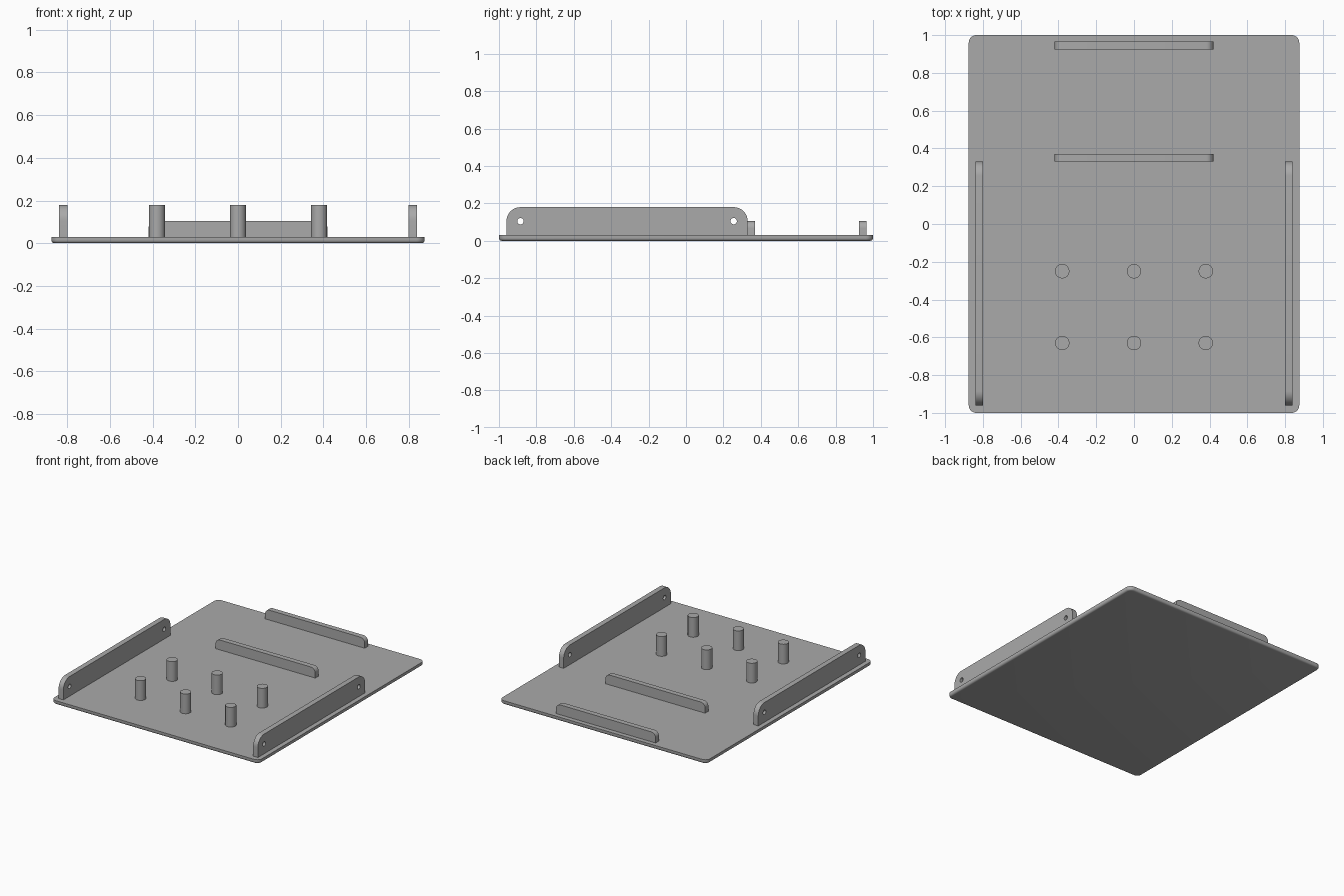
import bpy, bmesh, math
from mathutils import Matrix, Vector

cube = bpy.data.objects.get("Cube")
if cube:
    bpy.data.objects.remove(cube)

grey = bpy.data.materials.new("plain grey")
grey.use_nodes = True
colour = (0.4, 0.4, 0.4, 1)
grey.diffuse_color = colour
grey.node_tree.nodes["Principled BSDF"].inputs["Base Color"].default_value = colour

PLATE_TOP = 0.03
SINK = 0.02  # parts start inside the plate


def add_object(name, bm):
    bmesh.ops.recalc_face_normals(bm, faces=bm.faces)
    mesh = bpy.data.meshes.new(name)
    bm.to_mesh(mesh)
    bm.free()
    mesh.materials.append(grey)
    obj = bpy.data.objects.new(name, mesh)
    bpy.context.collection.objects.link(obj)
    return obj


def smooth(obj):
    bpy.ops.object.select_all(action="DESELECT")
    obj.select_set(True)
    bpy.context.view_layer.objects.active = obj
    bpy.ops.object.shade_smooth_by_angle(angle=math.radians(35))


def box(lo, hi):
    bm = bmesh.new()
    lo, hi = Vector(lo), Vector(hi)
    size = Matrix.Diagonal((hi - lo).to_4d())
    bmesh.ops.create_cube(bm, size=1, matrix=Matrix.Translation((lo + hi) / 2) @ size)
    return bm


def round_edges(bm, test, radius, segments=8):
    edges = [e for e in bm.edges if test(*(v.co for v in e.verts))]
    bmesh.ops.bevel(bm, geom=edges, offset=radius, segments=segments,
                    profile=0.5, affect="EDGES")


def cylinder(radius, depth, matrix):
    bm = bmesh.new()
    bmesh.ops.create_cone(bm, cap_ends=True, segments=32, radius1=radius,
                          radius2=radius, depth=depth, matrix=matrix)
    return bm


# Base plate: rounded corners, then a rounded lower rim
bm = box((-0.875, -1, 0), (0.875, 1, PLATE_TOP))
round_edges(bm, lambda a, b: abs(a.z - b.z) > 0.01, 0.04)
round_edges(bm, lambda a, b: max(a.z, b.z) < 0.001, 0.015, 4)
smooth(add_object("base_plate", bm))

# Side rails with rounded upper ends and a pin hole near each end
for side, x in (("left", 0.82), ("right", -0.82)):
    bm = box((x - 0.02, -0.96, SINK), (x + 0.02, 0.33, 0.18))
    round_edges(bm, lambda a, b: min(a.z, b.z) > 0.1 and abs(a.x - b.x) > 0.01, 0.075, 10)
    rail = add_object(side + "_rail", bm)
    for end, y in (("front", -0.885), ("back", 0.255)):
        turn = Matrix.Translation((x, y, 0.105)) @ Matrix.Rotation(math.pi / 2, 4, "Y")
        cutter = add_object(side + "_" + end + "_hole_cutter", cylinder(0.017, 0.2, turn))
        cutter.hide_render = True
        cutter.hide_set(True)
        cut = rail.modifiers.new(end + " hole", "BOOLEAN")
        cut.operation, cut.solver, cut.object = "DIFFERENCE", "EXACT", cutter
    # Bake the holes so the cutters can go
    bpy.context.view_layer.update()
    baked = bpy.data.meshes.new_from_object(rail.evaluated_get(bpy.context.evaluated_depsgraph_get()))
    cutters = [m.object for m in rail.modifiers]
    rail.modifiers.clear()
    rail.data = baked
    for cutter in cutters:
        bpy.data.objects.remove(cutter)
    smooth(rail)

# Low cross strips with rounded upper ends
for name, y in (("middle_strip", 0.35), ("back_strip", 0.945)):
    bm = box((-0.42, y - 0.02, SINK), (0.42, y + 0.02, 0.105))
    round_edges(bm, lambda a, b: min(a.z, b.z) > 0.1 and abs(a.y - b.y) > 0.01, 0.037)
    smooth(add_object(name, bm))

# Two rows of three pegs
for row, y in (("front", -0.63), ("back", -0.25)):
    for place, x in (("right", -0.38), ("centre", 0), ("left", 0.38)):
        middle = Matrix.Translation((x, y, (SINK + 0.18) / 2))
        smooth(add_object(f"{row}_{place}_peg", cylinder(0.038, 0.18 - SINK, middle)))
